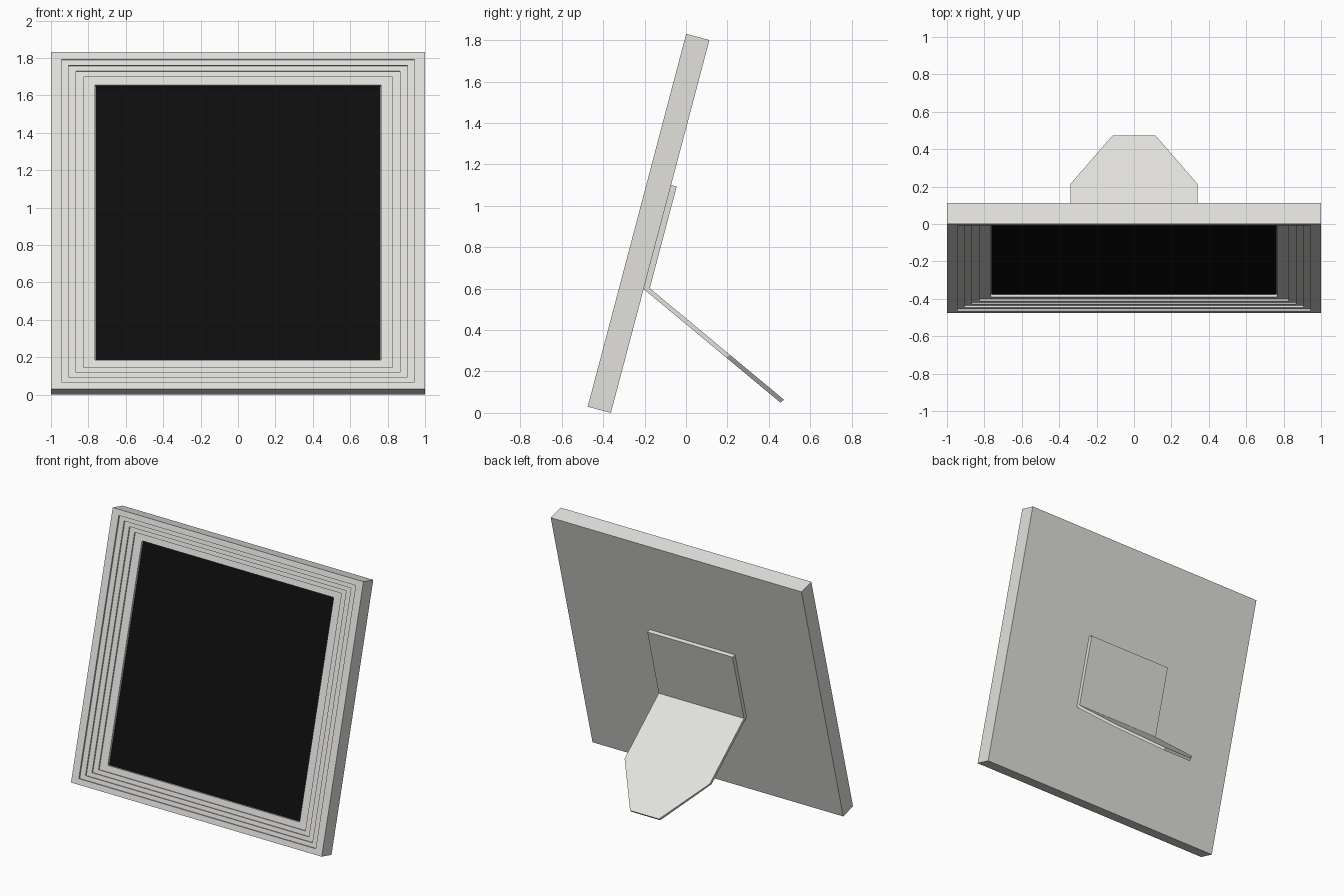
import bpy, bmesh, math

if "Cube" in bpy.data.objects:
    bpy.data.objects.remove(bpy.data.objects["Cube"])

TILT = math.radians(14.8)
S, C = math.sin(TILT), math.cos(TILT)
HEIGHT, THICK = 1.863, 0.116


def material(name, rgb):
    m = bpy.data.materials.new(name)
    m.diffuse_color = (*rgb, 1)
    m.use_nodes = True
    m.node_tree.nodes["Principled BSDF"].inputs["Base Color"].default_value = m.diffuse_color
    return m


light_grey = material("light grey", (0.76, 0.755, 0.73))
black = material("black", (0.004, 0.004, 0.004))


def lean(x, s, d):
    """x across, s up along the leaning frame, d depth behind its front face."""
    return (x, -0.475 + s * S + d * C, 0.0297 + s * C - d * S)


def loft(name, rings, mat):
    """Join rings of points into a closed solid."""
    bm = bmesh.new()
    loops = [[bm.verts.new(p) for p in r] for r in rings]
    for a, b in zip(loops, loops[1:]):
        for i in range(len(a)):
            j = (i + 1) % len(a)
            bm.faces.new((a[i], a[j], b[j], b[i]))
    bm.faces.new(loops[0][::-1])
    bm.faces.new(loops[-1])
    bmesh.ops.recalc_face_normals(bm, faces=bm.faces[:])
    me = bpy.data.meshes.new(name)
    bm.to_mesh(me)
    bm.free()
    me.materials.append(mat)
    ob = bpy.data.objects.new(name, me)
    bpy.context.collection.objects.link(ob)
    return ob


def rect(half, s0, s1, d):
    return [lean(x, s, d) for x, s in
            ((-half, s0), (half, s0), (half, s1), (-half, s1))]


def inset_rect(inset, d):
    v = inset * 0.727
    return rect(1 - inset, v, HEIGHT - v, d)


# Frame with steps going down towards the picture
steps = [(0.055, 0.012), (0.095, 0.022), (0.135, 0.032),
         (0.175, 0.042), (0.235, 0.060)]
rings = [inset_rect(0, THICK), inset_rect(0, 0)]
depth = 0
for inset, new_depth in steps:
    rings += [inset_rect(inset, depth), inset_rect(inset, new_depth)]
    depth = new_depth
loft("frame", rings, light_grey)

# Dark picture panel in the recess
loft("picture_panel", [inset_rect(0.237, 0.061), inset_rect(0.237, 0.056)], black)

# Hinge plate on the back
W = 0.34
loft("hinge_plate", [rect(W, 0.621, 1.138, THICK - 0.002),
                     rect(W, 0.621, 1.138, THICK + 0.028)], light_grey)


# Folding leg with a tapered foot
def leg_ring(start, end):
    def at(x, t):
        return (x, start[0] + (end[0] - start[0]) * t,
                start[1] + (end[1] - start[1]) * t)
    return [at(-W, 0), at(W, 0), at(W, 0.6), at(0.115, 1),
            at(-0.115, 1), at(-W, 0.6)]


loft("leg", [leg_ring((-0.203, 0.597), (0.457, 0.049)),
             leg_ring((-0.175, 0.602), (0.473, 0.064))], light_grey)
